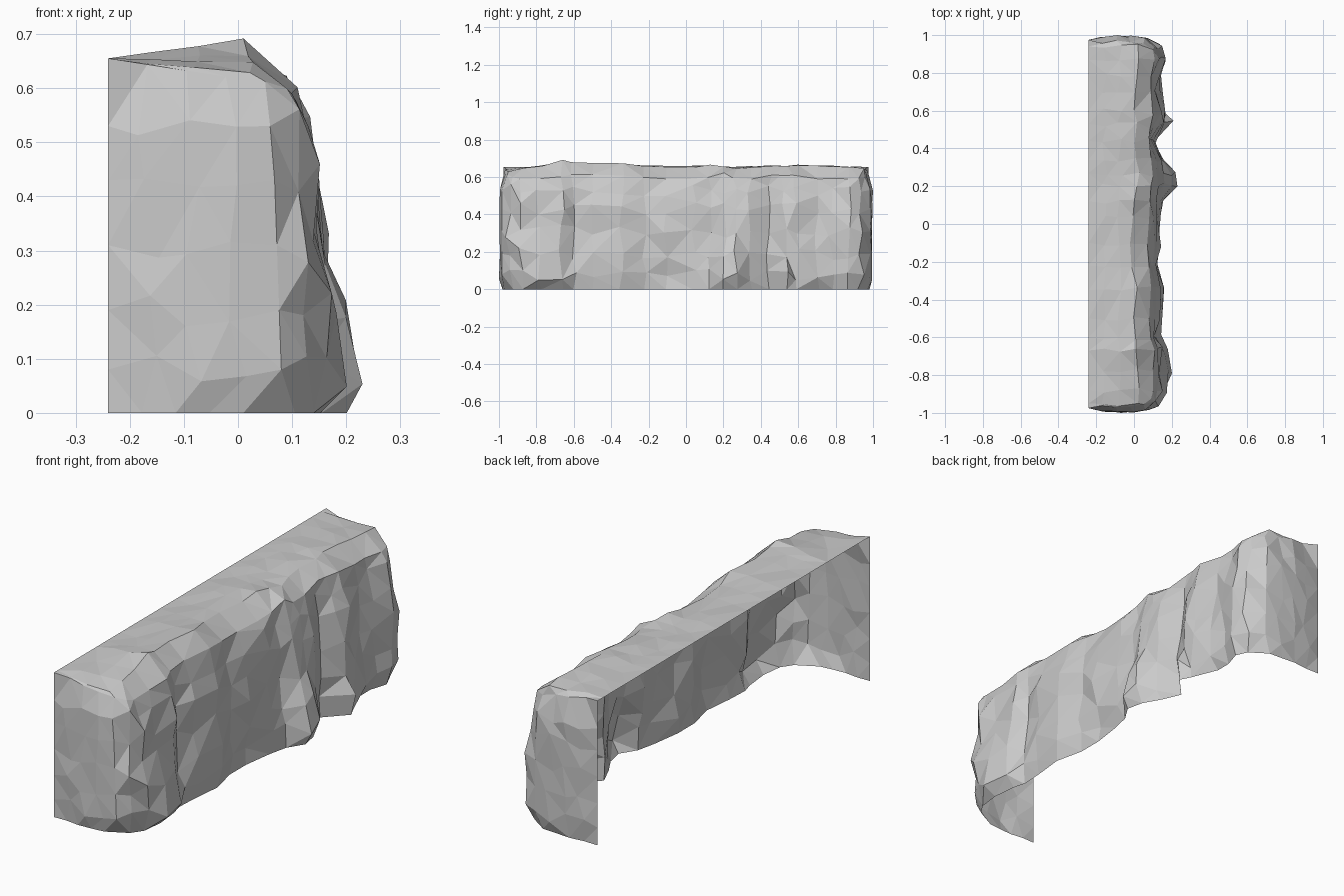
import bpy, bmesh, random

if "Cube" in bpy.data.objects:
    bpy.data.objects.remove(bpy.data.objects["Cube"])

random.seed(5)
BACK = -0.24

# Stations along the rock face: y, x near the foot, x mid height, x at the rim, crest height
STATIONS = [
    (-0.985, .08, .07, .05, .63), (-.95, .14, .125, .09, .64), (-.88, .175, .145, .10, .655),
    (-.78, .187, .14, .10, .665), (-.67, .175, .145, .11, .697), (-.60, .13, .11, .09, .69),
    (-.50, .135, .14, .08, .685), (-.35, .15, .135, .09, .68), (-.22, .12, .115, .08, .67),
    (-.10, .12, .135, .07, .665), (.04, .14, .125, .08, .665), (.12, .16, .11, .085, .67),
    (.20, .236, .135, .09, .66), (.27, .22, .15, .10, .657), (.34, .145, .14, .09, .66),
    (.44, .105, .10, .08, .665), (.53, .195, .145, .085, .67), (.60, .17, .15, .10, .67),
    (.70, .15, .12, .09, .667), (.78, .15, .125, .09, .665), (.87, .175, .155, .11, .66),
    (.94, .15, .135, .10, .65), (.985, .07, .065, .05, .635)]
LEVELS = [0, .08, .19, .31, .43, .53, .605]
END_BULGE = [-.01, .004, .012, .008]      # outward swell of each end wall column
COLS = len(END_BULGE)
TOP = len(LEVELS) - 1


def rnd(a):
    return random.uniform(-a, a)


def face_x(s, z):
    """Depth of the rock face at station s and height z."""
    y, low, mid, top, crest = s
    if z < .08:                           # undercut foot, strongest at the near end
        cut = .07 if y < -.97 else .035 if abs(y) > .6 or .15 < y < .3 else .005
        return low - cut * (1 - z / .08)
    if z < .36:
        return low + (mid - low) * (z - .08) / .28
    return mid + (top - mid) * ((z - .36) / .245) ** 1.7


bm = bmesh.new()
n = len(STATIONS)


def wall_column(i, k=None, side=0):
    """Vertical run of verts: on the face (k None) or on an end wall."""
    s = STATIONS[i]
    col = []
    lean = rnd(.03)
    for l, z in enumerate(LEVELS):
        x, y = face_x(s, z), s[0]
        inner = 0 < l < TOP
        if k is None:
            if i not in (0, n - 1):
                if inner:
                    x += rnd(.014)
                y += rnd(.016) + (lean * (z - .1) if abs(y) < .9 else 0)
                if inner:
                    z += rnd(.035)
            if l == TOP:
                z += rnd(.018)
        else:
            f = k / COLS
            x = BACK + (x - BACK) * f
            y = side * (.985 + END_BULGE[k])
            if k:
                y += rnd(.005)
                x += rnd(.02) if inner else 0
                z += rnd(.03) if inner else 0
            if l == TOP:
                z = .655 - .045 * f
        # pull the ends in at foot and rim
        if abs(y) > .93 and k != 0:
            y *= {0: .987, TOP: .97}.get(l, 1)
        col.append(bm.verts.new((x, min(1, max(-1, y)), z)))
    return col


left_end = [wall_column(0, k, -1) for k in range(COLS)]
face = [wall_column(i) for i in range(n)]
right_end = [wall_column(n - 1, k, 1) for k in range(COLS)]
loop = left_end + face + right_end[::-1]

# Walls: end, rock face, end (back and underside stay open)
for a, b in zip(loop, loop[1:]):
    for l in range(TOP):
        bm.faces.new((a[l], b[l], b[l + 1], a[l + 1]))

# Top: rows from the straight back edge to the irregular rim
rows = []
for i, s in enumerate(STATIONS):
    rim = face[i][-1]
    if i in (0, n - 1):
        rows.append([c[-1] for c in (right_end if i else left_end)] + [rim])
        continue
    row = []
    for k in range(COLS):
        f = k / COLS
        x = BACK + (rim.co.x - BACK) * f
        z = .655 + (s[4] - .655) * min(1, f * 1.35)
        if k:
            x += rnd(.015)
            z += rnd(.005) - (.008 if k == 3 else .002)
        row.append(bm.verts.new((x, s[0] + (rnd(.015) if k else 0), min(z, .697))))
    rows.append(row + [rim])
for a, b in zip(rows, rows[1:]):
    for k in range(COLS):
        bm.faces.new((a[k], a[k + 1], b[k + 1], b[k]))

# Break quads into faceted triangles
bmesh.ops.triangulate(bm, faces=bm.faces[:], quad_method='SHORT_EDGE')
bmesh.ops.recalc_face_normals(bm, faces=bm.faces[:])
if sum(f.normal.x * f.calc_area() for f in bm.faces) < 0:
    bmesh.ops.reverse_faces(bm, faces=bm.faces[:])

mesh = bpy.data.meshes.new("rock_wall")
bm.to_mesh(mesh)
bm.free()
rock = bpy.data.objects.new("rock_wall", mesh)
bpy.context.collection.objects.link(rock)
